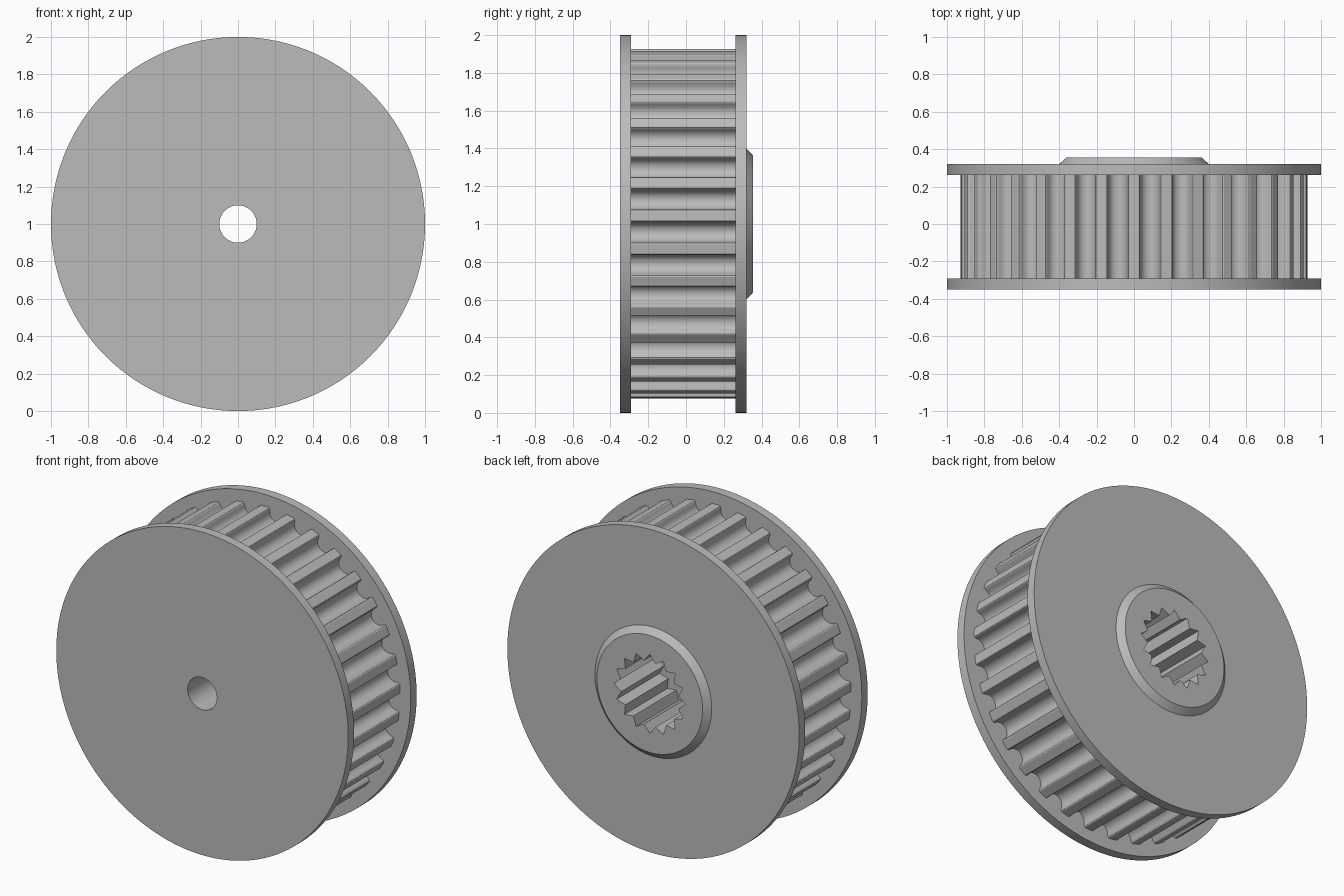
import bpy, bmesh, math

if "Cube" in bpy.data.objects:
    bpy.data.objects.remove(bpy.data.objects["Cube"])

TEETH = 33          # belt grooves
R_DRUM = 0.925      # tooth tip radius
CZ = 1.0            # axle height

grey = bpy.data.materials.new("plain grey")
grey.diffuse_color = (0.5, 0.5, 0.5, 1)
grey.use_nodes = True
grey.node_tree.nodes["Principled BSDF"].inputs["Base Color"].default_value = grey.diffuse_color


def circle(r, n=128):
    return [(r * math.cos(2 * math.pi * i / n), r * math.sin(2 * math.pi * i / n))
            for i in range(n)]


def star(r_out, r_in, n):
    """Serrated outline with n points."""
    pts = []
    for i in range(2 * n):
        a = math.pi / 2 + math.pi * i / n
        r = r_out if i % 2 == 0 else r_in
        pts.append((r * math.cos(a), r * math.sin(a)))
    return pts


def belt_teeth():
    """Drum outline: round-bottomed grooves with softened lips."""
    half = [(-0.064, 0.0), (-0.058, 0.003), (-0.054, 0.010)]
    arc = [(-0.052 * math.cos(math.pi * i / 10), 0.022 + 0.052 * math.sin(math.pi * i / 10))
           for i in range(11)]
    groove = half + arc + [(-t, d) for t, d in reversed(half)]
    pts = []
    for k in range(TEETH):
        a = math.pi / 2 + 2 * math.pi * (k + 0.5) / TEETH
        c, s = math.cos(a), math.sin(a)
        for t, d in groove:
            r = R_DRUM - d
            pts.append((r * c - t * s, r * s + t * c))
    return pts


def loft(name, sections):
    """Solid through outlines placed along the axle: [(y, outline), ...]."""
    bm = bmesh.new()
    rings = [[bm.verts.new((x, y, z + CZ)) for x, z in pts] for y, pts in sections]
    n = len(rings[0])
    for a, b in zip(rings, rings[1:]):
        for i in range(n):
            j = (i + 1) % n
            bm.faces.new((a[i], a[j], b[j], b[i]))
    bm.faces.new(rings[0])
    bm.faces.new(rings[-1])
    bmesh.ops.recalc_face_normals(bm, faces=bm.faces)
    me = bpy.data.meshes.new(name)
    bm.to_mesh(me)
    bm.free()
    me.materials.append(grey)
    ob = bpy.data.objects.new(name, me)
    bpy.context.collection.objects.link(ob)
    return ob


# Main parts
front_flange = loft("front_flange", [(-0.35, circle(1)), (-0.292, circle(1))])
drum = loft("toothed_drum", [(-0.292, belt_teeth()), (0.262, belt_teeth())])
back_flange = loft("back_flange", [(0.262, circle(1)), (0.32, circle(1))])
boss = loft("hub_boss", [(0.32, circle(0.40)), (0.355, circle(0.362))])

# Cutters: round axle bore, and serrated socket open at the back
bore = loft("bore_cutter", [(-0.6, circle(0.1, 48)), (0.6, circle(0.1, 48))])
socket = loft("socket_cutter", [(-0.065, star(0.245, 0.2, 16)), (0.6, star(0.245, 0.2, 16))])

cuts = {front_flange: [bore], drum: [bore, socket],
        back_flange: [socket], boss: [socket]}
for part, cutters in cuts.items():
    bpy.ops.object.select_all(action='DESELECT')
    part.select_set(True)
    bpy.context.view_layer.objects.active = part
    for c in cutters:
        m = part.modifiers.new("cut", 'BOOLEAN')
        m.operation = 'DIFFERENCE'
        m.solver = 'EXACT'
        m.object = c
        bpy.ops.object.modifier_apply(modifier=m.name)
    bpy.ops.object.shade_smooth_by_angle(angle=math.radians(30))

for c in (bore, socket):
    bpy.data.objects.remove(c)
